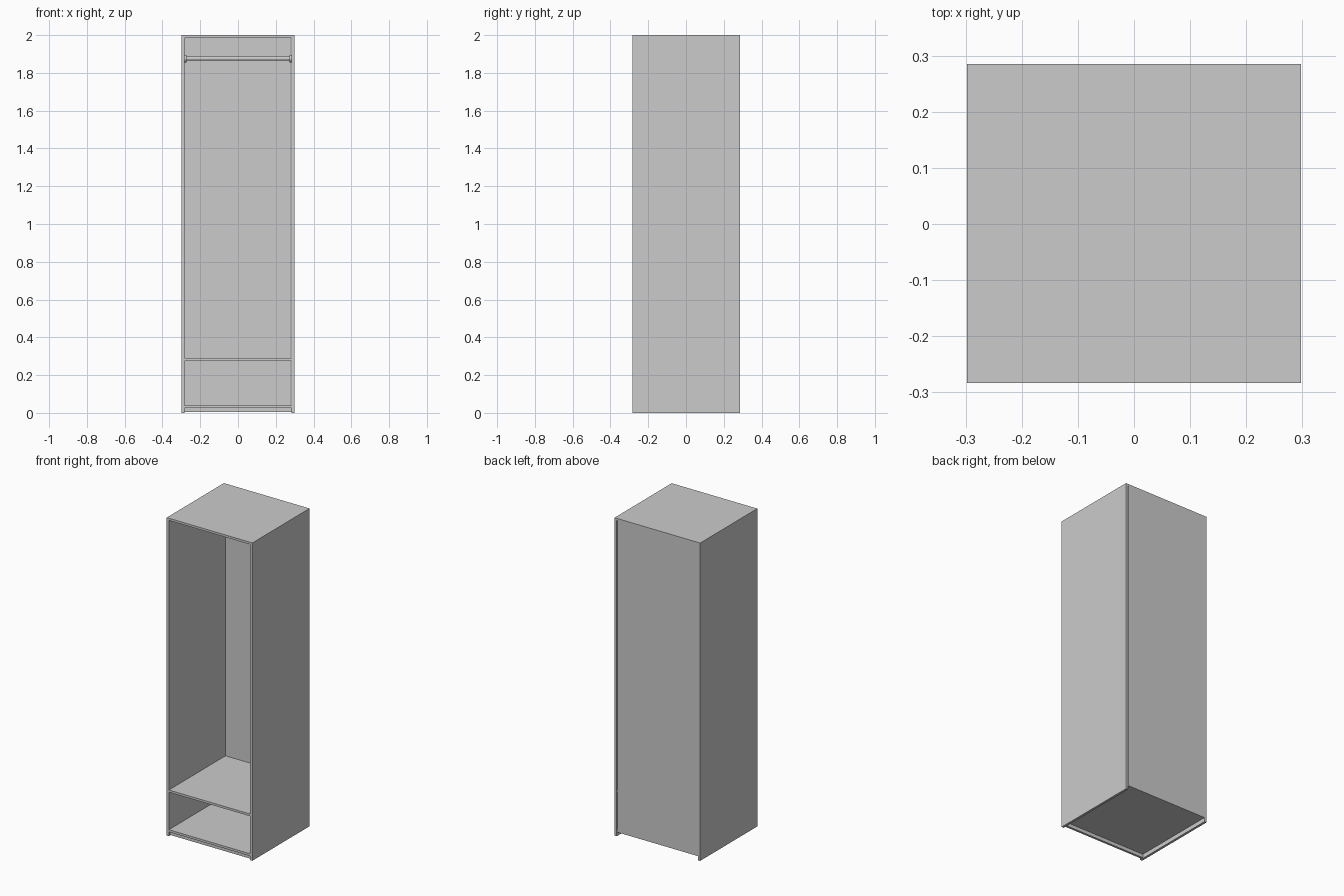
import bpy, bmesh, math
from mathutils import Matrix

if "Cube" in bpy.data.objects:
    bpy.data.objects.remove(bpy.data.objects["Cube"])


def box(name, x0, x1, y0, y1, z0, z1):
    bm = bmesh.new()
    bmesh.ops.create_cube(bm, size=1)
    for v in bm.verts:
        v.co = (x1 if v.co.x > 0 else x0,
                y1 if v.co.y > 0 else y0,
                z1 if v.co.z > 0 else z0)
    return finish(name, bm)


def rod(name, x0, x1, y, z, radius, sides=24):
    bm = bmesh.new()
    m = Matrix.Translation(((x0 + x1) / 2, y, z)) @ Matrix.Rotation(math.pi / 2, 4, 'Y')
    bmesh.ops.create_cone(bm, cap_ends=True, segments=sides, radius1=radius,
                          radius2=radius, depth=x1 - x0, matrix=m)
    ob = finish(name, bm)
    bpy.ops.object.select_all(action='DESELECT')
    ob.select_set(True)
    bpy.context.view_layer.objects.active = ob
    bpy.ops.object.shade_smooth_by_angle()
    return ob


def finish(name, bm):
    mesh = bpy.data.meshes.new(name)
    bm.to_mesh(mesh)
    bm.free()
    ob = bpy.data.objects.new(name, mesh)
    bpy.context.collection.objects.link(ob)
    return ob


W, F, B = 0.298, -0.283, 0.285   # half width, front and back
IN = 0.283                       # inner face of the sides
TOP = 1.986

# Carcass
box("left_side", -W, -IN, F, B, 0, TOP)
box("right_side", IN, W, F, B, 0, TOP)
box("top_panel", -W, W, F, B, TOP, 2.0)
box("bottom_panel", -IN, IN, F, B - 0.005, 0.026, 0.04)
box("shelf", -IN, IN, F, B - 0.005, 0.276, 0.29)

# Thin back, leaving a narrow gap on the right
box("back_panel", -IN, 0.279, B - 0.005, B, 0.026, TOP)

# Low plinth set slightly behind the front edge
box("plinth", -IN, IN, F + 0.01, F + 0.024, 0.004, 0.026)

# Hanging rail with a round socket at each end
rod("hanging_rail", -IN, IN, 0, 1.876, 0.011)
rod("left_rail_socket", -IN, -0.272, 0, 1.876, 0.02)
rod("right_rail_socket", 0.272, IN, 0, 1.876, 0.02)
